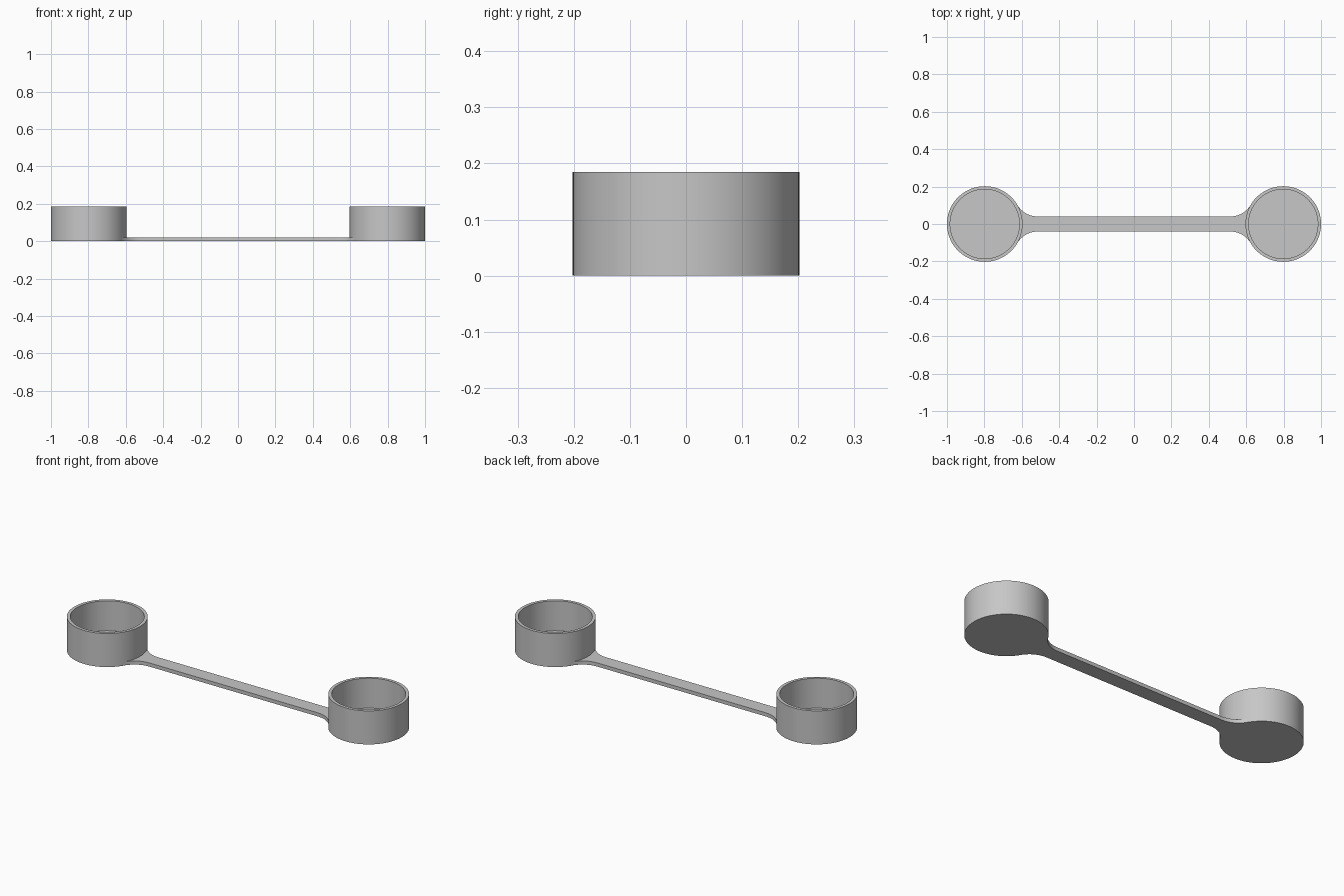
import bpy, bmesh
from math import sin, cos, pi, sqrt, atan2, radians

cube = bpy.data.objects.get("Cube")
if cube:
    bpy.data.objects.remove(cube, do_unlink=True)

CUP_X, CUP_R, INNER_R, HEIGHT = 0.798, 0.202, 0.185, 0.185
BASE = 0.02        # thickness of cup floor and connecting bar
HALF_W = 0.04      # half width of the bar
FILLET = 0.128     # radius of the flare where bar meets cup

grey = bpy.data.materials.new("plain_grey")
grey.use_nodes = True
colour = (0.57, 0.57, 0.57, 1)
grey.diffuse_color = colour
grey.node_tree.nodes["Principled BSDF"].inputs["Base Color"].default_value = colour


def finish(name, bm):
    bmesh.ops.recalc_face_normals(bm, faces=bm.faces)
    mesh = bpy.data.meshes.new(name)
    bm.to_mesh(mesh)
    bm.free()
    mesh.materials.append(grey)
    obj = bpy.data.objects.new(name, mesh)
    bpy.context.collection.objects.link(obj)
    bpy.ops.object.select_all(action='DESELECT')
    obj.select_set(True)
    bpy.context.view_layer.objects.active = obj
    bpy.ops.object.shade_smooth_by_angle(angle=radians(30))
    return obj


# Open cup turned from a wall and floor profile
def cup(name, x):
    bm = bmesh.new()
    profile = [(0, 0), (CUP_R, 0), (CUP_R, HEIGHT), (INNER_R, HEIGHT), (INNER_R, BASE), (0, BASE)]
    verts = [bm.verts.new((r, 0, z)) for r, z in profile]
    edges = [bm.edges.new(pair) for pair in zip(verts, verts[1:])]
    bmesh.ops.spin(bm, geom=verts + edges, cent=(0, 0, 0), axis=(0, 0, 1),
                   angle=2 * pi, steps=96)
    bmesh.ops.remove_doubles(bm, verts=bm.verts, dist=0.0001)
    finish(name, bm).location.x = x


cup("left_cup", CUP_X)
cup("right_cup", -CUP_X)


# Flat bar whose ends flare in tangent arcs onto the cup walls
def arc(cx, cy, r, start, end, steps):
    angles = [start + (end - start) * i / steps for i in range(steps + 1)]
    return [(cx + r * cos(a), cy + r * sin(a)) for a in angles]


fy = HALF_W + FILLET
dx = sqrt((CUP_R + FILLET) ** 2 - fy ** 2)
tilt = atan2(fy, dx)
flare = arc(CUP_X - dx, fy, FILLET, -pi / 2, -tilt, 16)
seat = arc(CUP_X, 0, CUP_R - 0.002, pi - tilt, pi, 10)
quarter = flare + seat                        # +x, +y quarter, ending on the axis
half = quarter + [(x, -y) for x, y in reversed(quarter[:-1])]
outline = half + [(-x, y) for x, y in reversed(half)]

bm = bmesh.new()
face = bm.faces.new([bm.verts.new((x, y, 0)) for x, y in outline])
top = bmesh.ops.extrude_face_region(bm, geom=[face], use_keep_orig=True)
for v in top["geom"]:
    if isinstance(v, bmesh.types.BMVert):
        v.co.z = BASE
finish("connecting_bar", bm)
